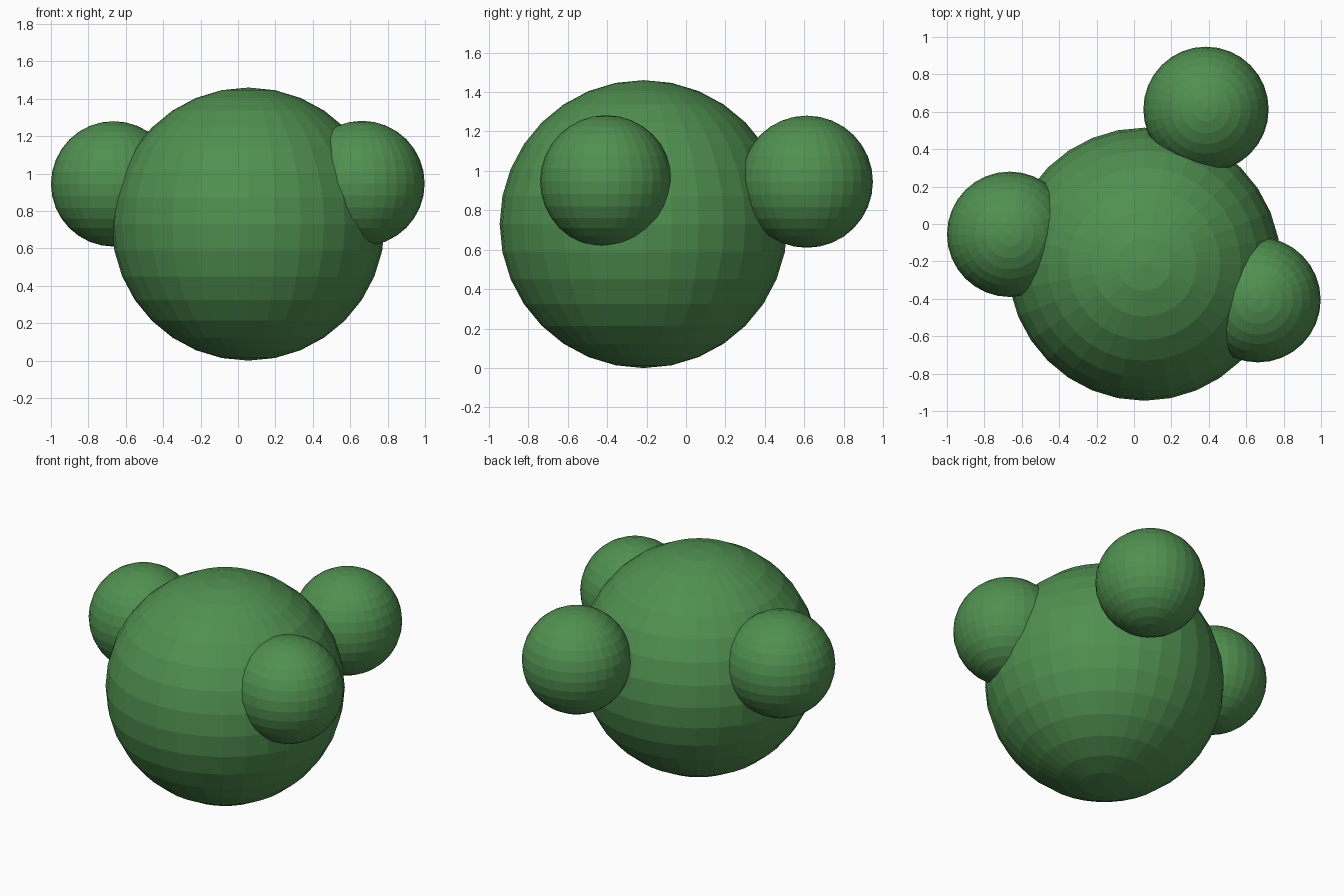
import bpy

if "Cube" in bpy.data.objects:
    bpy.data.objects.remove(bpy.data.objects["Cube"])

mat = bpy.data.materials.new("leaf_green")
mat.diffuse_color = (0.08, 0.28, 0.08, 1)
mat.use_nodes = True
mat.node_tree.nodes["Principled BSDF"].inputs["Base Color"].default_value = mat.diffuse_color


def ball(name, center, radius):
    bpy.ops.mesh.primitive_uv_sphere_add(segments=32, ring_count=16, radius=radius, location=center)
    ob = bpy.context.object
    ob.name = name
    ob.data.materials.append(mat)
    return ob


# Large central foliage clump
ball("main_clump", (0.055, -0.215, 0.73), 0.73)

# Three smaller clumps around it
side_clumps = {
    "left_clump": (-0.665, -0.055, 0.945),
    "back_clump": (0.385, 0.613, 0.945),
    "right_clump": (0.663, -0.405, 0.947),
}
for name, center in side_clumps.items():
    ball(name, center, 0.335)
